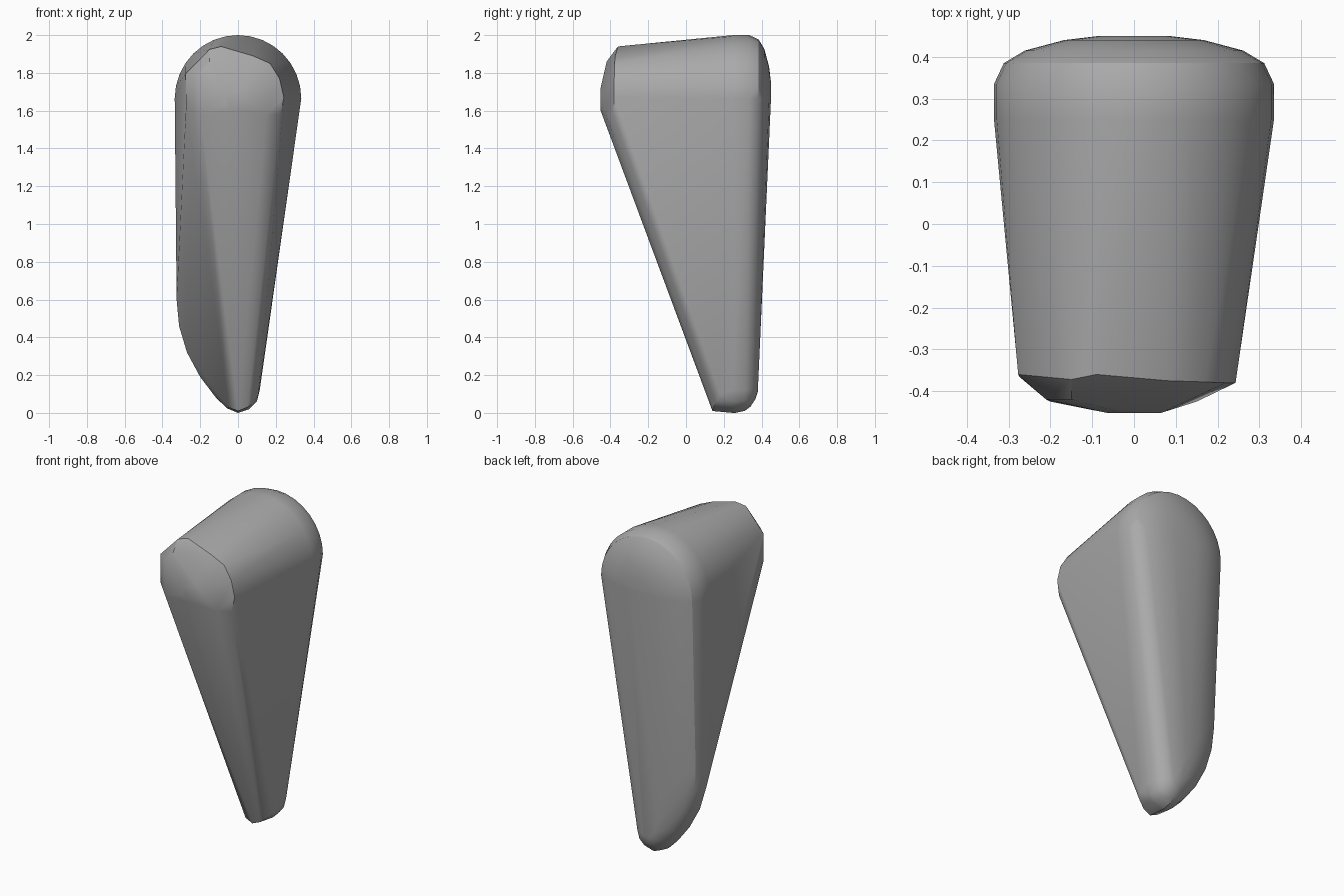
import bpy, bmesh, math

cube = bpy.data.objects.get("Cube")
if cube:
    bpy.data.objects.remove(cube, do_unlink=True)

RADIUS, AXIS = 0.335, 1.665

# Rear outline: round top, long straight flanks, lopsided curved toe
outline = [(RADIUS * math.cos(math.pi * i / 16), AXIS + RADIUS * math.sin(math.pi * i / 16))
           for i in range(17)]
outline += [(-0.325, 0.6), (-0.312, 0.46), (-0.27, 0.32), (-0.2, 0.19), (-0.12, 0.085),
            (-0.06, 0.025), (0, 0), (0.06, 0.02), (0.1, 0.06), (0.115, 0.12)]


def inset(x, z, s):
    """Shrink a point of the outline towards the upright middle line."""
    mid = min(max(z, 0.15), AXIS)
    return x * s, mid + (z - mid) * s


points = []

# Rim and domed back; the back leans forward towards the toe
for depth, s in ((0.25, 1), (0.335, 1), (0.385, 0.93), (0.415, 0.78), (0.44, 0.5), (0.45, 0.25)):
    for x, z in outline:
        px, pz = inset(x, z, s)
        lean = 0.045 * max(0, AXIS - pz) if depth > 0.3 else 0
        points.append((px, depth - lean, pz))

# Front end: worn shoulder edge and a small blunt nose
points += [(-0.277, -0.36, 1.795), (-0.15, -0.372, 1.925), (-0.15, -0.42, 1.86), (-0.21, -0.42, 1.795),
           (-0.09, -0.36, 1.94), (0.08, -0.375, 1.89), (0.17, -0.378, 1.85), (0.22, -0.38, 1.77),
           (0.243, -0.38, 1.67), (0.225, -0.385, 1.58), (-0.275, -0.365, 1.62), (-0.2, -0.425, 1.58),
           (0.15, -0.425, 1.58)]
points += [(0.07 * math.cos(a), -0.452, 1.66 + 0.065 * math.sin(a))
           for a in (math.pi * (i + 0.5) / 4 for i in range(8))]

# Front end of the narrow toe
points += [(-0.05, 0.145, 0.03), (0, 0.14, 0.01), (0.05, 0.145, 0.03),
           (0.09, 0.16, 0.06), (0.108, 0.18, 0.1)]

# Wrap the sections in one convex skin
bm = bmesh.new()
for p in points:
    bm.verts.new(p)
hull = bmesh.ops.convex_hull(bm, input=bm.verts)
loose = {v for v in hull["geom_interior"] + hull["geom_unused"] if isinstance(v, bmesh.types.BMVert)}
bmesh.ops.delete(bm, geom=list(loose), context='VERTS')
bmesh.ops.dissolve_limit(bm, angle_limit=math.radians(1), verts=bm.verts, edges=bm.edges)
bmesh.ops.recalc_face_normals(bm, faces=bm.faces)

mesh = bpy.data.meshes.new("wedge_stone")
bm.to_mesh(mesh)
bm.free()
stone = bpy.data.objects.new("wedge_stone", mesh)
bpy.context.collection.objects.link(stone)

# Plain grey material
grey = bpy.data.materials.new("stone_grey")
grey.use_nodes = True
color = (0.4, 0.4, 0.4, 1)
grey.diffuse_color = color
grey.node_tree.nodes["Principled BSDF"].inputs["Base Color"].default_value = color
mesh.materials.append(grey)

# Smooth skin with crisp worn edges
bpy.ops.object.select_all(action='DESELECT')
stone.select_set(True)
bpy.context.view_layer.objects.active = stone
bpy.ops.object.shade_smooth_by_angle(angle=math.radians(32))
